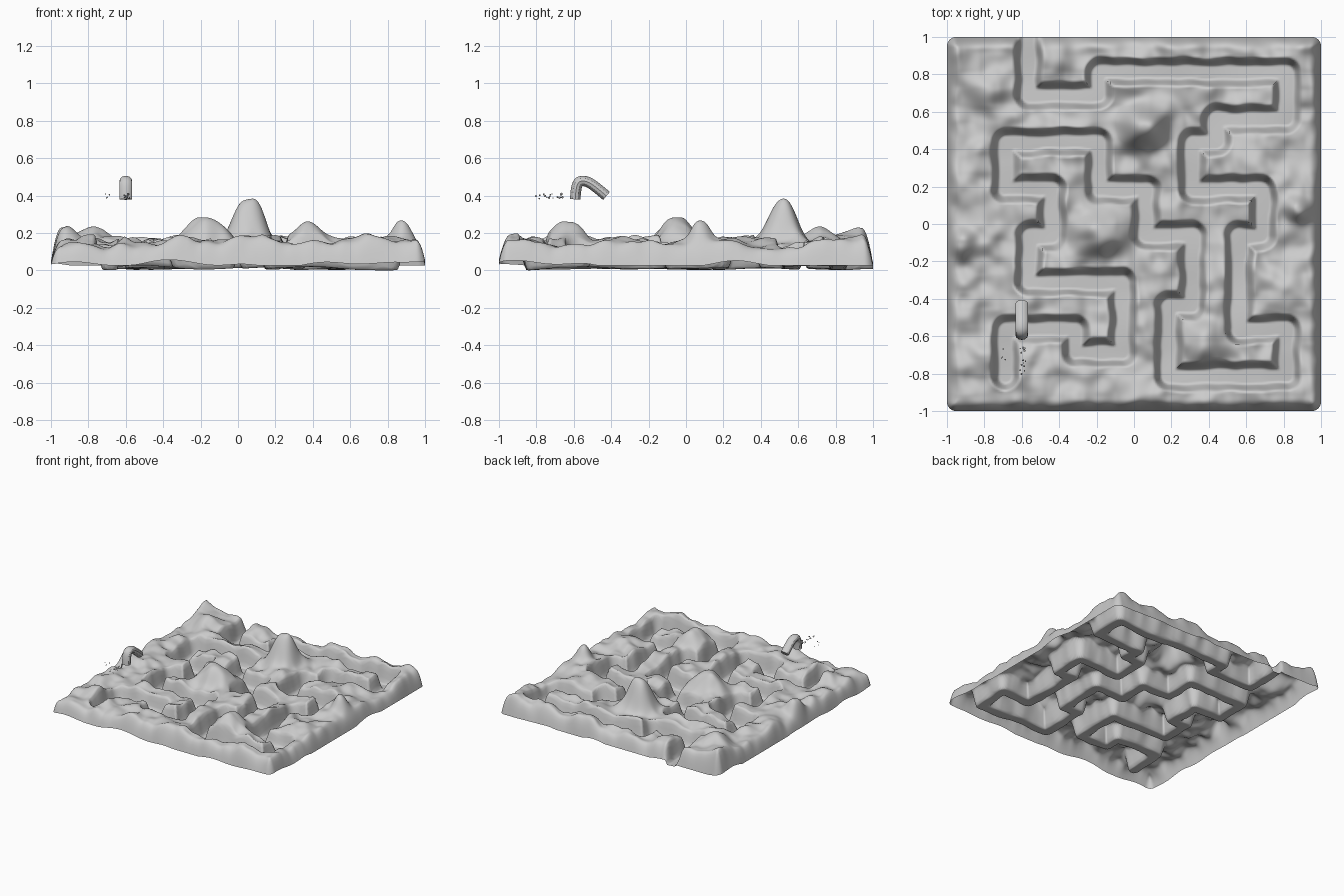
import bpy, bmesh, math, random
from mathutils import Vector, noise

old = bpy.data.objects.get("Cube")
if old:
    bpy.data.objects.remove(old)
random.seed(4)

stone = bpy.data.materials.new("stone_grey")
stone.use_nodes = True
GREY = (0.6, 0.6, 0.6, 1)
stone.diffuse_color = GREY
stone.node_tree.nodes["Principled BSDF"].inputs["Base Color"].default_value = GREY


def finish(name, bm):
    """Turn a bmesh into a smooth, coloured object."""
    mesh = bpy.data.meshes.new(name)
    bm.to_mesh(mesh)
    bm.free()
    mesh.materials.append(stone)
    for p in mesh.polygons:
        p.use_smooth = True
    obj = bpy.data.objects.new(name, mesh)
    bpy.context.collection.objects.link(obj)
    return obj


def smooth(a, b, v):
    t = min(max((v - a) / (b - a), 0), 1)
    return t * t * (3 - 2 * t)


# Winding trench: start cell, then alternating vertical and horizontal targets
CELL = 0.125
turns = [5, 6, 6, 14, 4, 11, 3, 10, 1, 13, -1, 12, -5, 14, -7, 9, -4, 10, -1, 8, 1, 6,
         3, 2, 1, 4, -1, 3, -3, 7, -6, 5, -5, 2, -7]
col, row = 3, 8
route = [(col, row)]
for i, t in enumerate(turns):
    if i % 2:
        col = t
    else:
        row = t
    route.append((col, row))
route = [((c + 0.5) * CELL - 1, (r + 0.5) * CELL) for c, r in route]
segments = [(min(a[0], b[0]), max(a[0], b[0]), min(a[1], b[1]), max(a[1], b[1]))
            for a, b in zip(route, route[1:])]


def trench_distance(x, y):
    best = 9
    for x0, x1, y0, y1 in segments:
        dx = max(x0 - x, 0, x - x1)
        dy = max(y0 - y, 0, y - y1)
        best = min(best, dx * dx + dy * dy)
    return math.sqrt(best)


# Hills: x, y, extra height, radius
HILLS = [(0.06, 0.52, 0.24, 0.105), (-0.18, -0.04, 0.13, 0.12), (0.37, -0.64, 0.11, 0.1),
         (-0.91, 0.9, 0.07, 0.12), (0.88, 0.08, 0.09, 0.06), (-0.93, -0.1, 0.08, 0.07),
         (0.72, -0.05, 0.03, 0.08), (-0.8, 0.75, 0.05, 0.1)]


def wave(x, y, freq, seed):
    return noise.noise(Vector((x * freq, y * freq, seed)))


def ground(x, y):
    """Height of the land at a point."""
    land = 0.155 + 0.05 * wave(x, y, 5, 1.3) + 0.03 * wave(x, y, 11, 7.7)
    for hx, hy, h, r in HILLS:
        land += h * math.exp(-(math.hypot(x - hx, y - hy) / r) ** 2.6)
    floor = max(0.016 + 0.02 * wave(x, y, 3, 5.1), 0)
    d = trench_distance(x, y) + 0.012 * wave(x, y, 9, 3.3)
    z = floor + (land - floor) * smooth(0.036, 0.082, d)
    # outer skirt drops steeply to the rim
    edge = 1 - max(abs(x), abs(y))
    rim = min(z, 0.03 + 0.05 * max(wave(x, y, 3.5, 9.2), 0))
    t = min(edge / 0.07, 1)
    return rim + (z - rim) * (1 - (1 - t) ** 2.6)


# Terrain sheet, with rounded corners and an open underside
N = 220
R = 0.05
bm = bmesh.new()
bmesh.ops.create_grid(bm, x_segments=N, y_segments=N, size=1)
for v in bm.verts:
    x, y = v.co.x, v.co.y
    v.co.z = ground(x, y)
    cx, cy = abs(x) - (1 - R), abs(y) - (1 - R)
    if cx > 0 and cy > 0:
        k = max(cx, cy) / math.hypot(cx, cy)
        v.co.x = math.copysign(1 - R + cx * k, x)
        v.co.y = math.copysign(1 - R + cy * k, y)
low = min(v.co.z for v in bm.verts)
for v in bm.verts:
    v.co.z -= low
finish("maze_terrain", bm)

# Floating bent arch
curve = bpy.data.curves.new("floating_arch", "CURVE")
curve.dimensions = "3D"
curve.bevel_depth = 0.028
curve.bevel_resolution = 4
curve.use_fill_caps = True
path = [(-0.592, 0.38), (-0.59, 0.43), (-0.575, 0.478), (-0.53, 0.478), (-0.48, 0.445), (-0.425, 0.398)]
spline = curve.splines.new("NURBS")
spline.points.add(len(path) - 1)
for p, (y, z) in zip(spline.points, path):
    p.co = (0, y, z, 1)
spline.order_u = 3
spline.use_endpoint_u = True
spline.resolution_u = 8
curve.materials.append(stone)
arch = bpy.data.objects.new("floating_arch", curve)
arch.location.x = -0.6
arch.scale.x = 1.22
bpy.context.collection.objects.link(arch)
bpy.context.view_layer.objects.active = arch
arch.select_set(True)
bpy.ops.object.convert(target="MESH")
bpy.ops.object.shade_smooth_by_angle()

# Tiny floating crumbs beside the arch
bm = bmesh.new()
for i in range(20):
    x = -0.7 if i < 4 else -0.595
    y = random.uniform(-0.73, -0.65) if i < 4 else random.uniform(-0.81, -0.65)
    made = bmesh.ops.create_icosphere(bm, subdivisions=1, radius=random.uniform(0.003, 0.007))
    shift = Vector((x + random.uniform(-0.015, 0.015), y, random.uniform(0.383, 0.41)))
    bmesh.ops.translate(bm, verts=made["verts"], vec=shift)
finish("floating_crumbs", bm)
